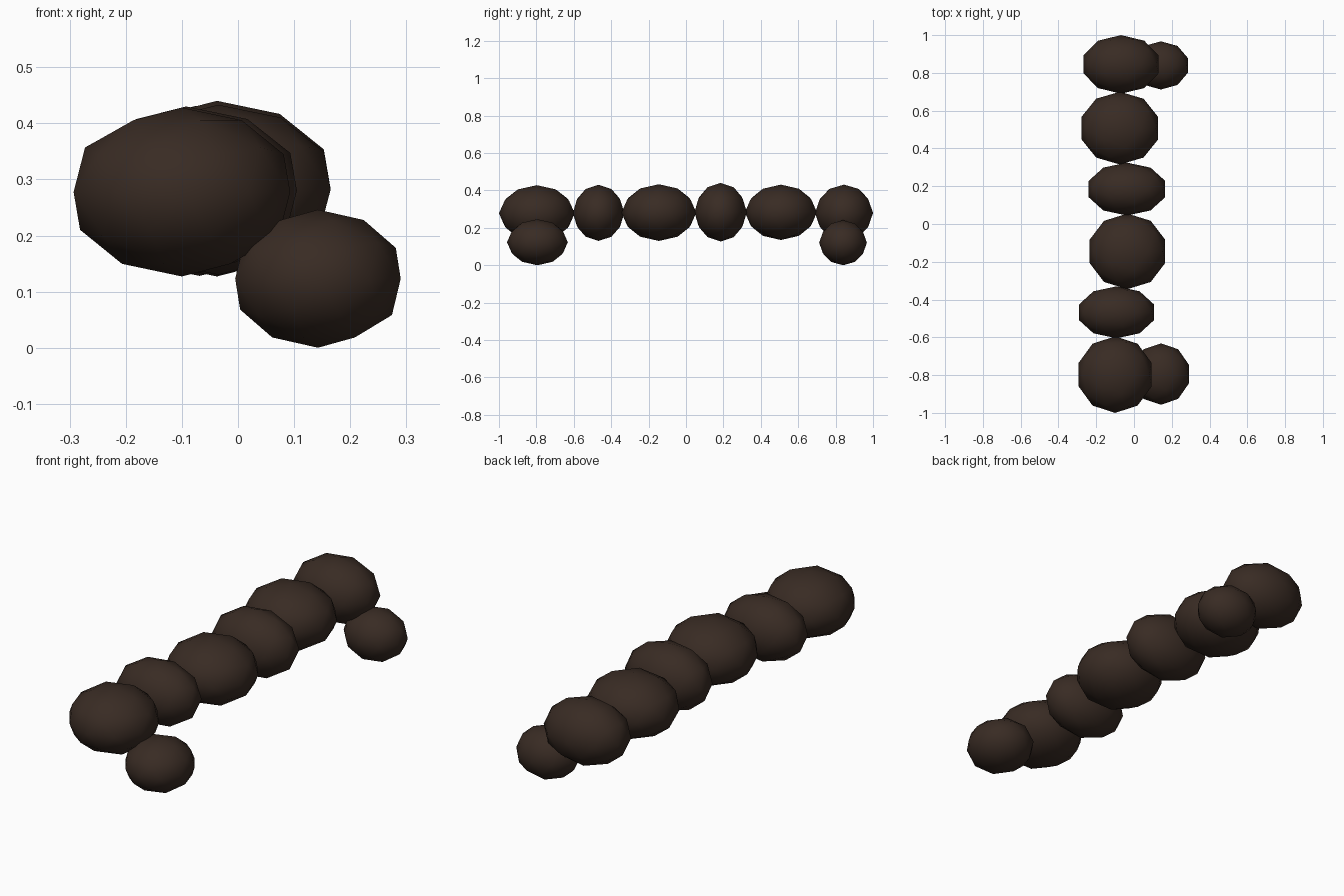
import bpy
import math

if "Cube" in bpy.data.objects:
    bpy.data.objects.remove(bpy.data.objects["Cube"])

brown = bpy.data.materials.new("dark_brown")
brown.diffuse_color = (0.04, 0.024, 0.017, 1)
brown.use_nodes = True
brown.node_tree.nodes["Principled BSDF"].inputs["Base Color"].default_value = brown.diffuse_color


def lump(name, x, y, z):
    """Low-poly rounded lump filling the given (min, max) spans."""
    bpy.ops.mesh.primitive_ico_sphere_add(subdivisions=2, radius=1)
    ob = bpy.context.object
    ob.name = name
    # the icosphere is a little narrower along x than its radius
    wide = math.cos(math.radians(18))
    spans = (x, y, z)
    ob.location = [(a + b) / 2 for a, b in spans]
    ob.scale = [(b - a) / 2 / f for (a, b), f in zip(spans, (wide, 1, 1))]
    bpy.ops.object.transform_apply(location=False, rotation=False, scale=True)
    bpy.ops.object.shade_smooth()
    ob.data.materials.append(brown)


# row of six body lumps, front to back, alternating long and short
body = [
    ((-0.293, 0.093), (-1.00, -0.595), (0.127, 0.428)),
    ((-0.290, 0.105), (-0.605, -0.33), (0.130, 0.430)),
    ((-0.235, 0.165), (-0.345, 0.055), (0.130, 0.433)),
    ((-0.240, 0.165), (0.045, 0.325), (0.127, 0.440)),
    ((-0.278, 0.128), (0.315, 0.70), (0.135, 0.431)),
    ((-0.267, 0.130), (0.69, 1.00), (0.128, 0.431)),
]
for i, spans in enumerate(body):
    lump(f"body_lump_{i + 1}", *spans)

# small lumps at the low side of each end
lump("front_end_lump", (-0.005, 0.29), (-0.957, -0.632), (0.0, 0.246))
lump("rear_end_lump", (0.0, 0.285), (0.712, 0.967), (0.0, 0.241))
